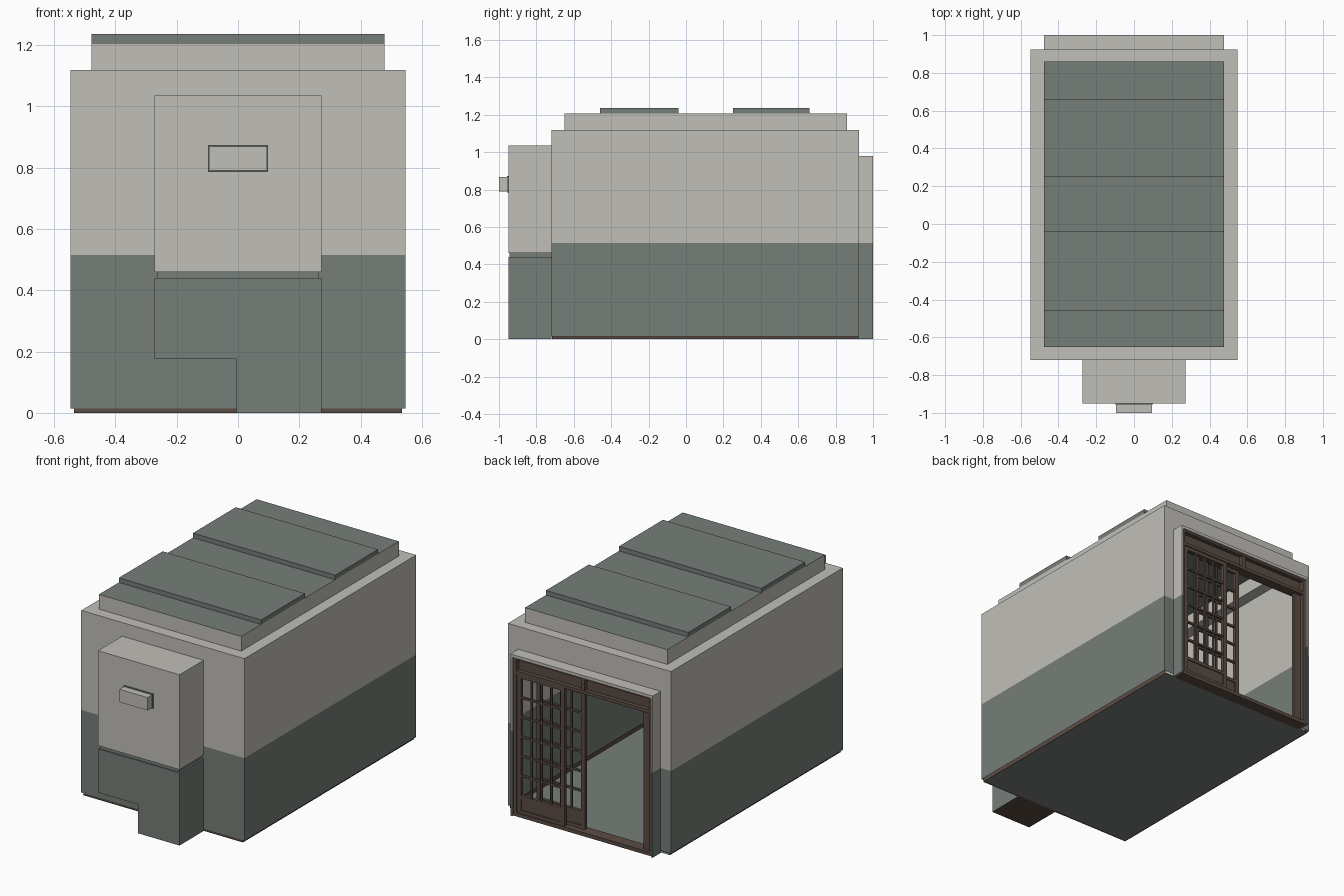
import bpy, bmesh

if "Cube" in bpy.data.objects:
    bpy.data.objects.remove(bpy.data.objects["Cube"])


def material(name, rgb):
    m = bpy.data.materials.new(name)
    m.diffuse_color = (*rgb, 1)
    m.use_nodes = True
    m.node_tree.nodes["Principled BSDF"].inputs["Base Color"].default_value = m.diffuse_color
    return m


PLASTER = material("pale plaster", (0.53, 0.52, 0.48))
GREEN = material("grey green", (0.18, 0.21, 0.19))
WOOD = material("dark wood", (0.105, 0.072, 0.057))
SPLIT = 0.515  # height where green dado meets plaster


def finish(name, bm, mats, split=None, normals=False):
    """Turn bmesh into an object; faces above split use the second material."""
    if split is not None:
        bmesh.ops.bisect_plane(bm, geom=bm.verts[:] + bm.edges[:] + bm.faces[:],
                               plane_co=(0, 0, split), plane_no=(0, 0, 1))
        for f in bm.faces:
            f.material_index = int(f.calc_center_median().z > split)
    if normals:
        bmesh.ops.recalc_face_normals(bm, faces=bm.faces[:])
    me = bpy.data.meshes.new(name)
    bm.to_mesh(me)
    bm.free()
    for m in mats:
        me.materials.append(m)
    ob = bpy.data.objects.new(name, me)
    bpy.context.collection.objects.link(ob)
    return ob


def add_box(bm, x0, x1, y0, y1, z0, z1):
    vs = bmesh.ops.create_cube(bm, size=1)["verts"]
    for v in vs:
        v.co = (x0 if v.co.x < 0 else x1, y0 if v.co.y < 0 else y1, z0 if v.co.z < 0 else z1)


def boxes(name, mat, *dims):
    bm = bmesh.new()
    for d in dims:
        add_box(bm, *d)
    return finish(name, bm, [mat])


def quad(bm, *pts):
    bm.faces.new([bm.verts.new(p) for p in pts])


def wall_x(bm, x, y0, y1, z0, z1):
    p = [(x, y0, z0), (x, y1, z0), (x, y1, z1), (x, y0, z1)]
    quad(bm, *(p if x > 0 else p[::-1]))


def wall_y(bm, y, x0, x1, z0, z1):
    p = [(x0, y, z0), (x1, y, z0), (x1, y, z1), (x0, y, z1)]
    quad(bm, *(p if y < 0 else p[::-1]))


def flat(bm, z, x0, x1, y0, y1):
    quad(bm, (x0, y0, z), (x1, y0, z), (x1, y1, z), (x0, y1, z))


X, Y0, Y1, H = 0.547, -0.72, 0.925, 1.118   # main body
RX, RY0, RY1, RH = 0.477, -0.65, 0.86, 1.207  # roof cap
PX, PH = 0.477, 0.98                         # doorway surround

# Hollow room walls, with doorway opening at the back
bm = bmesh.new()
for s in (-1, 1):
    wall_x(bm, s * X, Y0, Y1, 0.015, H)
    wall_y(bm, Y1, *sorted((s * PX, s * X)), 0.015, H)
wall_y(bm, Y0, -X, X, 0.015, H)
wall_y(bm, Y1, -PX, PX, PH, H)
# ledge around roof cap, and cap sides
flat(bm, H, -X, X, Y0, RY0)
flat(bm, H, -X, X, RY1, Y1)
for s in (-1, 1):
    flat(bm, H, *sorted((s * RX, s * X)), RY0, RY1)
    wall_x(bm, s * RX, RY0, RY1, H, RH)
wall_y(bm, RY0, -RX, RX, H, RH)
wall_y(bm, RY1, -RX, RX, H, RH)
finish("room_walls", bm, [GREEN, PLASTER], SPLIT)

# Roof sheet and raised roof panels
bm = bmesh.new()
flat(bm, RH, -RX, RX, RY0, RY1)
finish("roof_sheet", bm, [GREEN])
boxes("roof_panels", GREEN, (-RX, RX, -0.46, -0.04, RH, 1.235), (-RX, RX, 0.25, 0.66, RH, 1.235))

# Floor and wooden skirt
bm = bmesh.new()
flat(bm, 0.004, -X + 0.012, X - 0.012, Y0, Y1)
finish("floor", bm, [GREEN])
bm = bmesh.new()
for s in (-1, 1):
    wall_x(bm, s * (X - 0.012), Y0 + 0.003, Y1 - 0.003, 0, 0.03)
wall_y(bm, Y0 + 0.003, -X + 0.012, X - 0.012, 0, 0.03)
finish("base_skirt", bm, [WOOD])

# Alcove bump on the front: upper box, groove, stepped lower part
boxes("alcove_upper", PLASTER, (-0.273, 0.273, -0.95, Y0, 0.46, 1.035))
boxes("alcove_groove", GREEN, (-0.263, 0.263, -0.943, Y0, 0.44, 0.46))
bm = bmesh.new()
profile = [(-0.273, 0.175), (-0.005, 0.175), (-0.005, 0), (0.273, 0), (0.273, 0.44), (-0.273, 0.44)]
f = bm.faces.new([bm.verts.new((x, -0.95, z)) for x, z in profile])
ext = bmesh.ops.extrude_face_region(bm, geom=[f])["geom"]
bmesh.ops.translate(bm, vec=(0, Y0 + 0.95, 0), verts=[g for g in ext if isinstance(g, bmesh.types.BMVert)])
bmesh.ops.recalc_face_normals(bm, faces=bm.faces[:])
for f in bm.faces:
    f.material_index = int(f.normal.z < -0.5 and f.calc_center_median().z < 0.1)
finish("alcove_lower", bm, [GREEN, WOOD])
boxes("vent_hood", PLASTER, (-0.094, 0.094, -1.0, -0.95, 0.79, 0.868))
boxes("vent_plate", GREEN, (-0.098, 0.098, -0.957, -0.95, 0.785, 0.873))

# Doorway surround: thin jambs and head
bm = bmesh.new()
for s in (-1, 1):
    add_box(bm, *sorted((s * PX, s * (PX - 0.012))), Y1 - 0.005, 1.0, 0.0, PH)
add_box(bm, -PX, PX, Y1 - 0.005, 1.0, PH - 0.018, PH)
finish("doorway_surround", bm, [GREEN, PLASTER], SPLIT)

# Wooden door frame with transom and threshold
IX = PX - 0.012
boxes("door_frame", WOOD,
      (-IX, -IX + 0.02, 0.93, 0.99, 0, 0.962), (IX - 0.02, IX, 0.93, 0.99, 0, 0.962),
      (-IX, IX, 0.92, 0.99, 0, 0.022),
      (-IX, IX, 0.93, 0.99, 0.862, 0.882), (-IX, IX, 0.93, 0.99, 0.95, 0.962),
      (-IX, IX, 0.95, 0.965, 0.88, 0.952), (-0.012, 0.012, 0.94, 0.988, 0.88, 0.952))


def lattice_door(name, x0, x1, y, columns, rows=6):
    """Sliding door: stiles, rails, solid lower panel and thin bars."""
    t, st, zb, zt = 0.01, 0.026, 0.13, 0.84
    parts = [(x0, x0 + st, y - t, y + t, 0.022, 0.862), (x1 - st, x1, y - t, y + t, 0.022, 0.862),
             (x0, x1, y - t, y + t, zt, 0.862), (x0, x1, y - t, y + t, zb - 0.02, zb),
             (x0, x1, y - t, y + t, 0.022, 0.042), (x0, x1, y - 0.004, y + 0.004, 0.03, zb)]
    for i in range(1, columns):
        x = x0 + st + (x1 - x0 - 2 * st) * i / columns
        parts.append((x - 0.005, x + 0.005, y - 0.006, y + 0.006, zb, zt))
    for i in range(1, rows):
        z = zb + (zt - zb) * i / rows
        parts.append((x0 + st, x1 - st, y - 0.007, y + 0.007, z - 0.006, z + 0.006))
    boxes(name, WOOD, *parts)


lattice_door("fixed_door", 0.125, IX - 0.02, 0.974, 4)
lattice_door("sliding_door", 0.01, 0.335, 0.945, 4)
lattice_door("side_lattice", -IX + 0.02, -0.395, 0.96, 1, 8)
